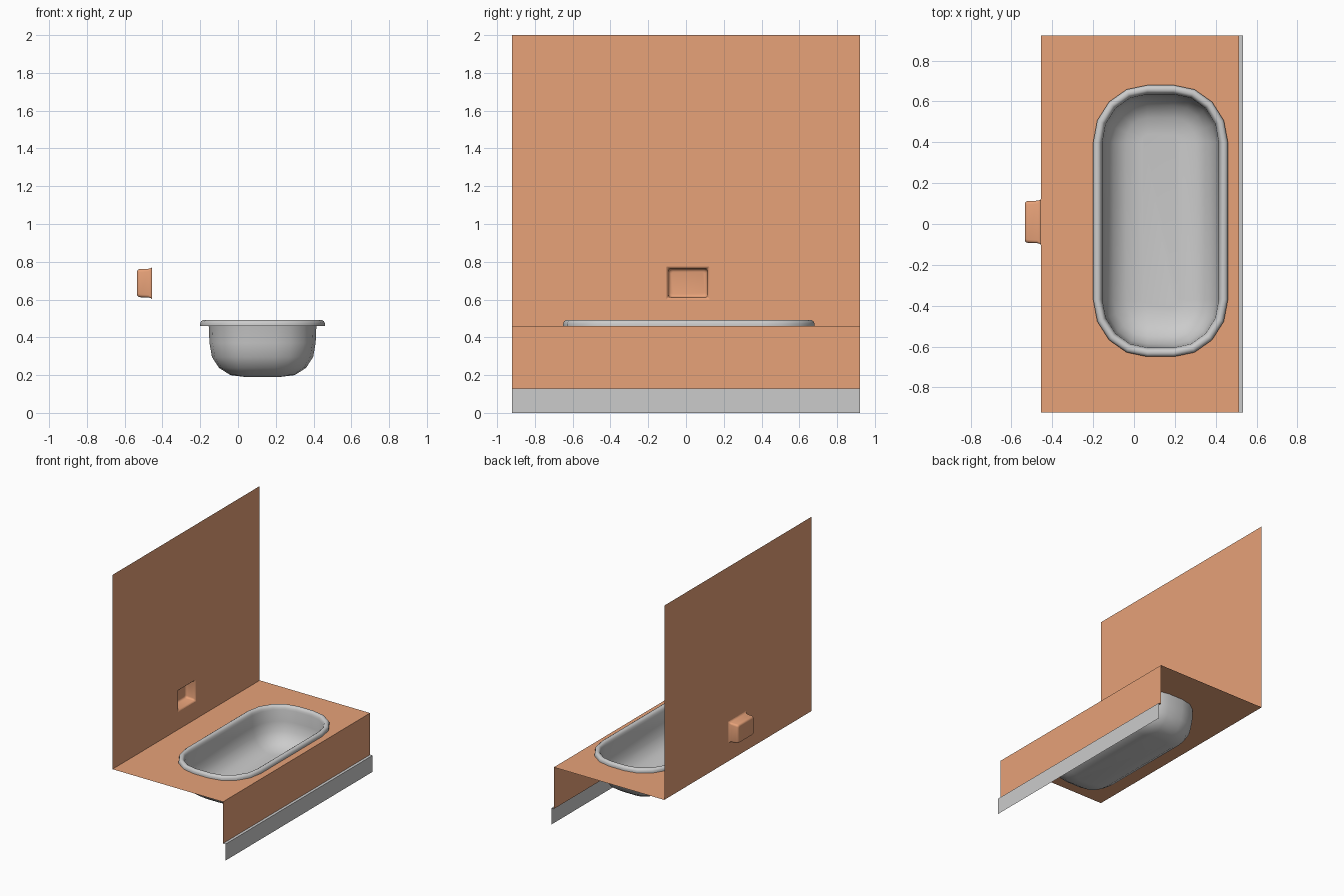
import bpy, bmesh, math
from mathutils import Vector

if "Cube" in bpy.data.objects:
    bpy.data.objects.remove(bpy.data.objects["Cube"])

clay = bpy.data.materials.new("clay_tile")
clay.diffuse_color = (0.8, 0.36, 0.19, 1)
clay.use_nodes = True
clay.node_tree.nodes["Principled BSDF"].inputs["Base Color"].default_value = clay.diffuse_color


def finish(name, bm, mat=None, smooth=False):
    me = bpy.data.meshes.new(name)
    bm.to_mesh(me)
    bm.free()
    ob = bpy.data.objects.new(name, me)
    bpy.context.collection.objects.link(ob)
    if mat:
        me.materials.append(mat)
    if smooth:
        bpy.ops.object.select_all(action='DESELECT')
        ob.select_set(True)
        bpy.context.view_layer.objects.active = ob
        bpy.ops.object.shade_smooth_by_angle(angle=math.radians(40))
    return ob


def rounded_rect(cu, cv, hu, hv, ru, rv, seg):
    """Counter-clockwise rectangle outline with elliptical corners."""
    pts = []
    for k, (su, sv) in enumerate([(1, 1), (-1, 1), (-1, -1), (1, -1)]):
        for i in range(seg + 1):
            a = math.pi / 2 * (k + i / seg)
            pts.append((cu + su * (hu - ru) + ru * math.cos(a),
                        cv + sv * (hv - rv) + rv * math.sin(a)))
    return pts


def loft(name, rings, mat=None):
    """Skin successive rings and close the last one."""
    bm = bmesh.new()
    loops = [[bm.verts.new(p) for p in r] for r in rings]
    n = len(loops[0])
    for a, b in zip(loops, loops[1:]):
        for i in range(n):
            j = (i + 1) % n
            bm.faces.new((a[i], a[j], b[j], b[i]))
    bm.faces.new(loops[-1])
    return finish(name, bm, mat, True)


def plate(name, outlines, normal, mat=None):
    """Flat sheet; the second outline, if any, is a hole."""
    bm = bmesh.new()
    edges = []
    for o in outlines:
        vs = [bm.verts.new(p) for p in o]
        edges += [bm.edges.new((vs[i - 1], vs[i])) for i in range(len(vs))]
    bmesh.ops.triangle_fill(bm, use_beauty=True, edges=edges, normal=normal)
    bm.normal_update()
    for f in bm.faces:
        if f.normal.dot(Vector(normal)) < 0:
            f.normal_flip()
    return finish(name, bm, mat)


def tub_ring(d, z):
    return [(x, y, z) for x, y in rounded_rect(
        0.13, 0.015, 0.33 - d, 0.665 - d, 0.265 - d, 0.28 - d, 4)]


def niche_ring(d, x, r):
    return [(x, y, z) for y, z in rounded_rect(
        0.01, 0.687, 0.115 - d, 0.087 - d, r, r, 3)]


def upright(x, z0, z1):
    return [(x, -W, z0), (x, W, z0), (x, W, z1), (x, -W, z1)]


W = 0.922          # half width of the surround
BACK, FRONT, KICK, DECK = -0.455, 0.513, 0.535, 0.46

# Bathtub: rolled rim, straight wall, rounded bottom (inset, height)
tub_profile = [(0.0, 0.46), (0.0, 0.474), (0.005, 0.485), (0.014, 0.491),
               (0.027, 0.491), (0.036, 0.485), (0.041, 0.474), (0.045, 0.46),
               (0.049, 0.37), (0.062, 0.296), (0.10, 0.238), (0.16, 0.20),
               (0.24, 0.19)]
loft("bathtub", [tub_ring(d, z) for d, z in tub_profile])

# Deck with the tub opening
plate("deck", [[(BACK, -W, DECK), (FRONT, -W, DECK), (FRONT, W, DECK), (BACK, W, DECK)],
               tub_ring(0.045, DECK)], (0, 0, 1), clay)

# Apron below the deck, and the toe kick with its narrow ledge
plate("apron", [upright(FRONT, 0.13, DECK)], (1, 0, 0), clay)
plate("toe_kick", [upright(KICK, 0, 0.13)], (1, 0, 0))
plate("toe_kick_ledge", [[(FRONT, -W, 0.13), (KICK, -W, 0.13),
                          (KICK, W, 0.13), (FRONT, W, 0.13)]], (0, 0, 1))

# Back wall and its recessed soap niche (inset, depth, corner radius)
plate("back_wall", [upright(BACK, DECK, 2.0), niche_ring(0, BACK, 0.004)],
      (1, 0, 0), clay)
niche_profile = [(0.0, BACK, 0.004), (0.006, -0.458, 0.006), (0.009, -0.465, 0.010),
                 (0.011, -0.475, 0.014), (0.012, -0.515, 0.016),
                 (0.014, -0.526, 0.016), (0.020, -0.533, 0.014), (0.028, -0.535, 0.010)]
loft("soap_niche", [niche_ring(d, x, r) for d, x, r in niche_profile], clay)
